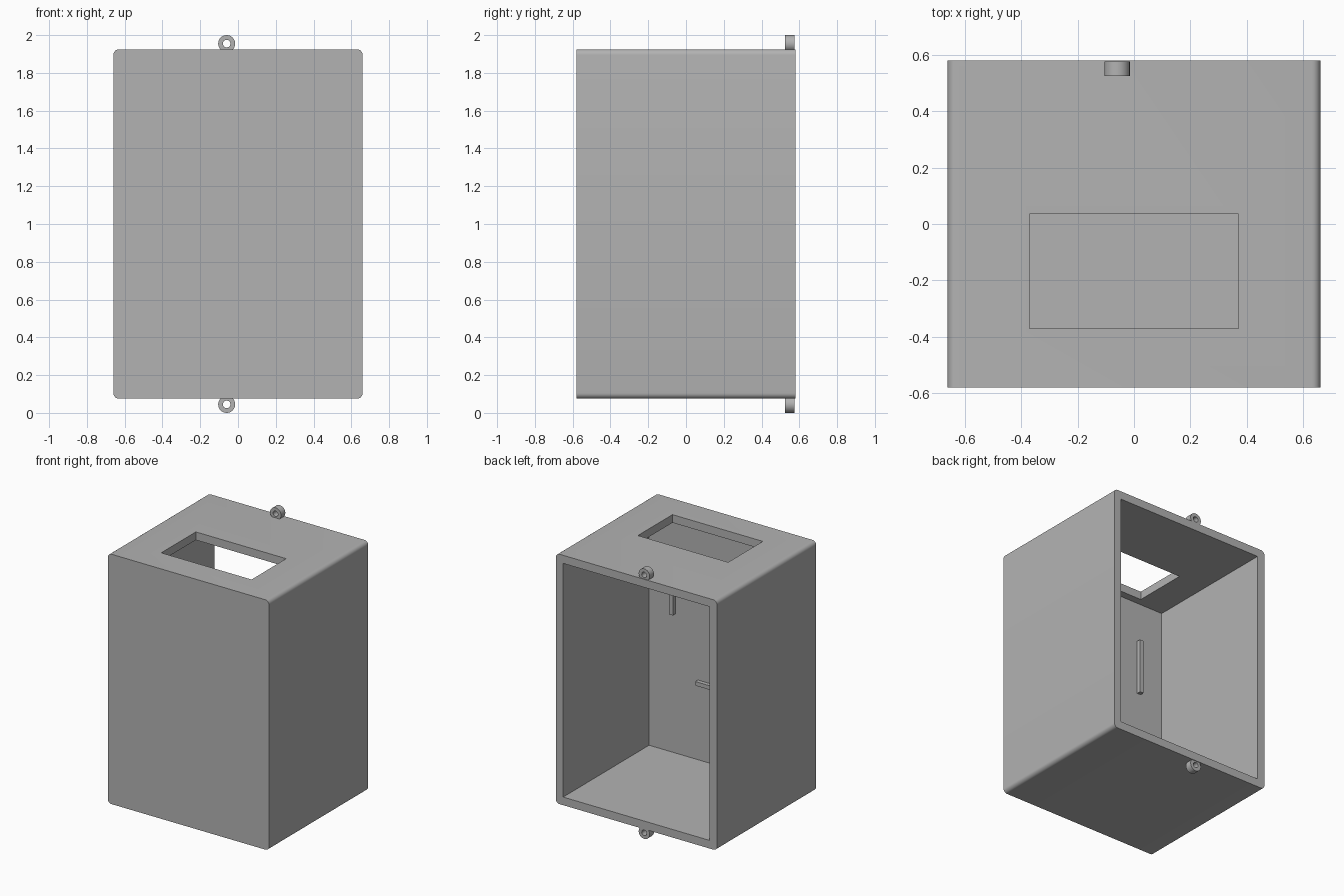
import bpy, bmesh, math
from mathutils import Matrix, Vector

cube = bpy.data.objects.get("Cube")
if cube:
    bpy.data.objects.remove(cube, do_unlink=True)

grey = bpy.data.materials.new("plain grey")
grey.use_nodes = True
grey.diffuse_color = (0.45, 0.45, 0.45, 1)
grey.node_tree.nodes["Principled BSDF"].inputs["Base Color"].default_value = (0.45, 0.45, 0.45, 1)


def add_object(name, bm):
    bmesh.ops.recalc_face_normals(bm, faces=bm.faces)
    mesh = bpy.data.meshes.new(name)
    bm.to_mesh(mesh)
    bm.free()
    mesh.materials.append(grey)
    obj = bpy.data.objects.new(name, mesh)
    bpy.context.collection.objects.link(obj)
    return obj


def box(name, low, high, radius=0):
    """Box between two corners; radius rounds the edges that run front to back."""
    low, high = Vector(low), Vector(high)
    bm = bmesh.new()
    bmesh.ops.create_cube(bm, size=1, matrix=Matrix.Translation((low + high) / 2)
                          @ Matrix.Diagonal((*(high - low), 1)))
    if radius:
        edges = [e for e in bm.edges if abs(e.verts[0].co.y - e.verts[1].co.y) > 0.1]
        bmesh.ops.bevel(bm, geom=edges, offset=radius, segments=6, profile=0.5, affect='EDGES')
    return add_object(name, bm)


def activate(obj):
    bpy.ops.object.select_all(action='DESELECT')
    obj.select_set(True)
    bpy.context.view_layer.objects.active = obj


def cut(target, cutter):
    cutter.hide_render = True
    mod = target.modifiers.new("cut", 'BOOLEAN')
    mod.operation = 'DIFFERENCE'
    mod.solver = 'EXACT'
    mod.object = cutter
    activate(target)
    bpy.ops.object.modifier_apply(modifier=mod.name)
    bpy.data.objects.remove(cutter, do_unlink=True)


def ring(name, centre, outer, inner, depth):
    """Flat eyelet whose hole runs front to back."""
    bm = bmesh.new()
    corners = [(inner, -depth / 2), (outer, -depth / 2), (outer, depth / 2), (inner, depth / 2)]
    verts = [bm.verts.new((r, y, 0)) for r, y in corners]
    edges = [bm.edges.new((verts[i], verts[(i + 1) % 4])) for i in range(4)]
    bmesh.ops.spin(bm, geom=verts + edges, cent=(0, 0, 0), axis=(0, 1, 0),
                   angle=math.tau, steps=32)
    bmesh.ops.remove_doubles(bm, verts=bm.verts, dist=0.0005)
    bmesh.ops.translate(bm, verts=bm.verts, vec=centre)
    return add_object(name, bm)


def smooth(obj):
    activate(obj)
    bpy.ops.object.shade_smooth_by_angle(angle=math.radians(30))


# Housing: open at the back, thick front wall, window in the top
housing = box("housing", (-0.66, -0.58, 0.075), (0.66, 0.58, 1.925), radius=0.03)
cut(housing, box("cavity_cutter", (-0.6, -0.425, 0.135), (0.6, 0.8, 1.865)))
cut(housing, box("window_cutter", (-0.37, -0.37, 1.7), (0.37, 0.035, 2.1)))
smooth(housing)

# Mounting eyelets above and below the back edge
for name, z in (("top_eyelet", 1.955), ("bottom_eyelet", 0.045)):
    smooth(ring(name, (-0.06, 0.55, z), 0.045, 0.02, 0.05))

# Locating ribs on the inside of the front wall
for name, x in (("left_rib", 0.4), ("right_rib", -0.4)):
    box(name, (x - 0.015, -0.43, 1.165), (x + 0.015, -0.395, 1.57))
box("lower_rib", (-0.2, -0.43, 0.695), (0.2, -0.395, 0.725))
